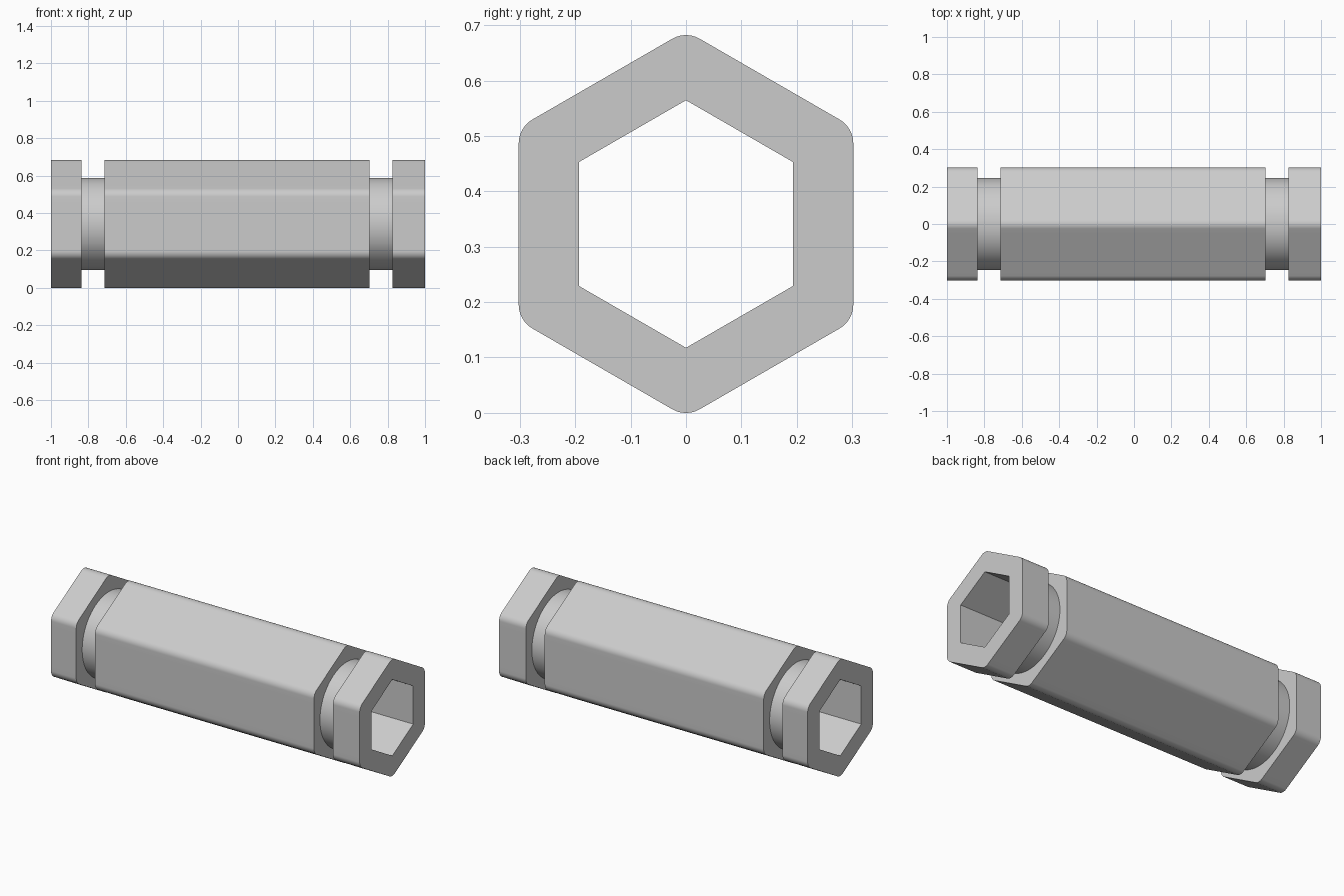
import bpy, bmesh
from math import radians, pi, sin, cos, tan, atan2

cube = bpy.data.objects.get("Cube")
if cube:
    bpy.data.objects.remove(cube, do_unlink=True)

APOTHEM, BORE, GROOVE, FILLET = 0.302, 0.1935, 0.247, 0.05
CENTRE_Z = APOTHEM / cos(pi / 6) - FILLET * (1 / cos(pi / 6) - 1)

grey = bpy.data.materials.new("satin_grey")
grey.use_nodes = True
grey.diffuse_color = (0.6, 0.6, 0.6, 1)
grey.node_tree.nodes["Principled BSDF"].inputs["Base Color"].default_value = (0.6, 0.6, 0.6, 1)


def rounded_hex():
    """Hexagon outline with filleted corners, with extra points along the flats."""
    points = []
    corner_r = (APOTHEM - FILLET) / cos(pi / 6)
    half_flat = (APOTHEM - FILLET) * tan(pi / 6)
    for side in range(6):
        face = side * pi / 3
        # Flat side
        for i in range(-5, 6):
            t = half_flat * i / 5
            points.append((APOTHEM * cos(face) - t * sin(face),
                           APOTHEM * sin(face) + t * cos(face)))
        # Corner fillet
        corner = face + pi / 6
        for i in range(1, 10):
            a = face + pi / 3 * i / 10
            points.append((corner_r * cos(corner) + FILLET * cos(a),
                           corner_r * sin(corner) + FILLET * sin(a)))
    return points


outer = rounded_hex()
angles = [atan2(z, y) for y, z in outer]
neck = [(GROOVE * cos(a), GROOVE * sin(a)) for a in angles]


def bore_radius(a):
    return BORE / cos((a + pi / 6) % (pi / 3) - pi / 6)


bore = [(bore_radius(a) * cos(a), bore_radius(a) * sin(a)) for a in angles]

# Rings along the outside, then back through the hexagonal bore
stations = [(-1, outer), (-0.837, outer), (-0.837, neck), (-0.715, neck),
            (-0.715, outer), (0.704, outer), (0.704, neck), (0.826, neck),
            (0.826, outer), (1, outer), (1, bore), (-1, bore)]

bm = bmesh.new()
rings = [[bm.verts.new((x, y, z + CENTRE_Z)) for y, z in shape] for x, shape in stations]
count = len(outer)
for k, ring in enumerate(rings):
    following = rings[(k + 1) % len(rings)]
    for i in range(count):
        j = (i + 1) % count
        bm.faces.new((ring[i], ring[j], following[j], following[i]))
bmesh.ops.recalc_face_normals(bm, faces=bm.faces)

mesh = bpy.data.meshes.new("grooved_hex_sleeve")
bm.to_mesh(mesh)
bm.free()
mesh.materials.append(grey)
sleeve = bpy.data.objects.new("grooved_hex_sleeve", mesh)
bpy.context.collection.objects.link(sleeve)

# Smooth fillets and necks, crisp rims and bore corners
bpy.ops.object.select_all(action="DESELECT")
sleeve.select_set(True)
bpy.context.view_layer.objects.active = sleeve
bpy.ops.object.shade_smooth_by_angle(angle=radians(30))
